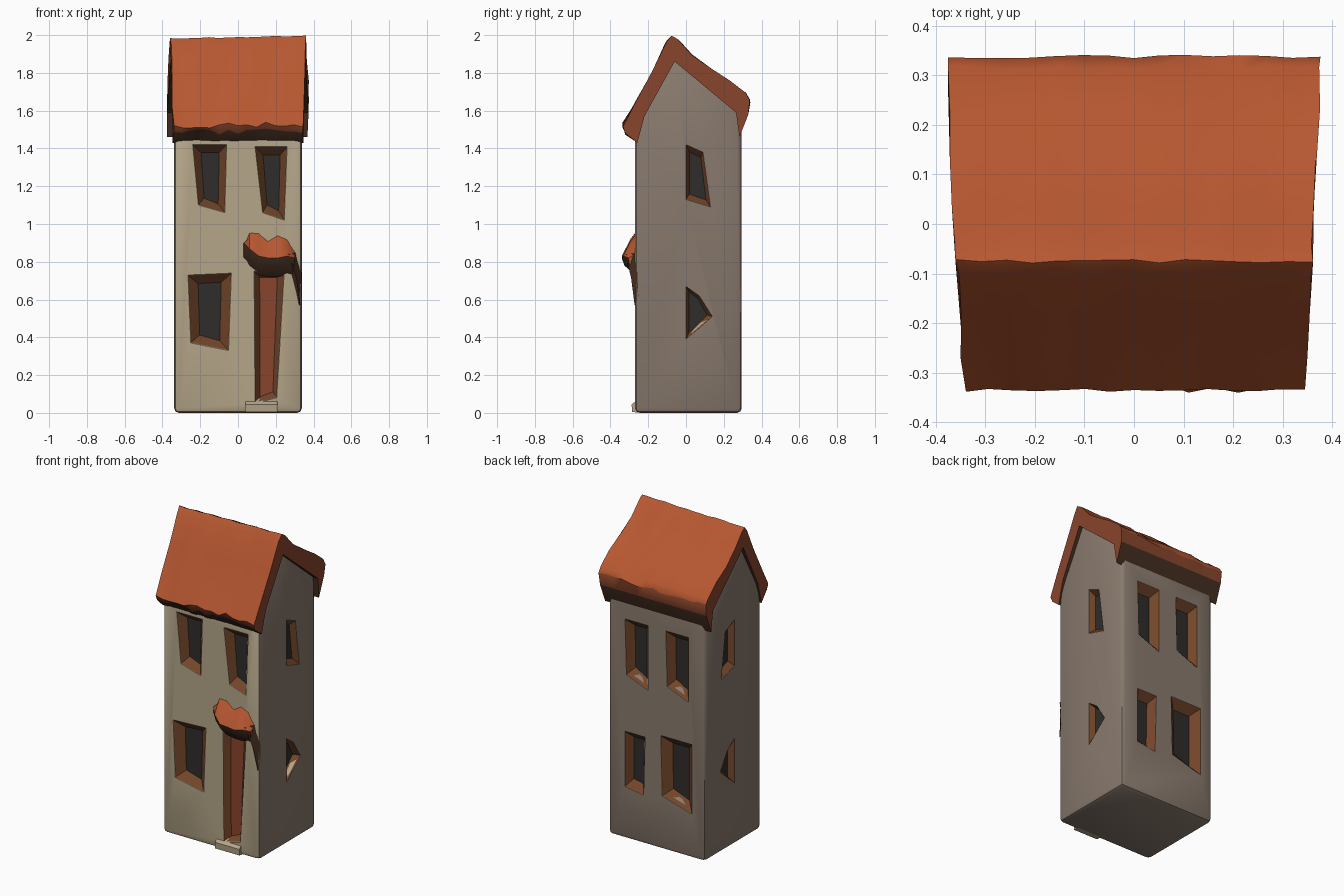
import bpy, bmesh, random
from mathutils import Vector

if "Cube" in bpy.data.objects:
    bpy.data.objects.remove(bpy.data.objects["Cube"])

rng = random.Random(4)


def mat(name, r, g, b):
    m = bpy.data.materials.new(name)
    m.diffuse_color = (r, g, b, 1)
    m.use_nodes = True
    m.node_tree.nodes["Principled BSDF"].inputs["Base Color"].default_value = m.diffuse_color
    return m


CREAM = mat("cream_plaster", 0.46, 0.38, 0.25)
TAUPE = mat("taupe_plaster", 0.25, 0.195, 0.155)
TILE = mat("orange_tile", 0.47, 0.095, 0.03)
TILE_DARK = mat("dark_tile", 0.25, 0.06, 0.025)
SHADE = mat("eave_shadow", 0.06, 0.028, 0.015)
WOOD = mat("brown_wood", 0.17, 0.06, 0.022)
GLASS = mat("dark_pane", 0.028, 0.026, 0.024)


def loft(name, rings, mats=(), seg_mat=None, cap_mat=0, cup=False):
    """Skin a row of equal rings; a cup is open at the first ring and faces it."""
    bm = bmesh.new()
    rows = [[bm.verts.new(p) for p in r] for r in rings]
    n = len(rows[0])
    for a, b in zip(rows, rows[1:]):
        for i in range(n):
            j = (i + 1) % n
            f = bm.faces.new((a[i], a[j], b[j], b[i]))
            f.material_index = seg_mat[i] if seg_mat else 0
    end = bm.faces.new(rows[-1])
    end.material_index = cap_mat
    if not cup:
        bm.faces.new(rows[0]).material_index = cap_mat
    bmesh.ops.recalc_face_normals(bm, faces=bm.faces)
    if cup:
        end.normal_update()
        if end.normal.dot(rows[0][0].co - rows[-1][0].co) < 0:
            bmesh.ops.reverse_faces(bm, faces=bm.faces)
    me = bpy.data.meshes.new(name)
    bm.to_mesh(me)
    bm.free()
    for m in mats:
        me.materials.append(m)
    ob = bpy.data.objects.new(name, me)
    bpy.context.collection.objects.link(ob)
    return ob


# Tower body with gabled top
YF, YB, XS = -0.27, 0.295, 0.338
wall = [(YF, 0), (YF, 1.5), (-0.06, 1.89), (YB, 1.6), (YB, 0)]
body = loft("tower_walls", [[(x, y, z) for y, z in wall] for x in (-XS, XS)])
bev = body.modifiers.new("bevel", 'BEVEL')
bev.width, bev.segments = 0.025, 2

# Wall planes: along, up, depth -> point
PLANES = {
    "front": lambda u, z, d: (u, YF + d, z),
    "back": lambda u, z, d: (u, YB - d, z),
    "right": lambda u, z, d: (XS - d, u, z),
    "left": lambda u, z, d: (-XS + d, u, z),
}
cutters = []


def opening(name, side, quad, depth=0.045, sx=0.55, sz=0.78, pane=GLASS):
    """Splayed recess cut in a wall, lined in wood with a pane at the back."""
    place = PLANES[side]
    cu = sum(p[0] for p in quad) / 4
    cz = sum(p[1] for p in quad) / 4

    def ring(kx, kz, d):
        return [place(cu + (u - cu) * kx, cz + (z - cz) * kz, d) for u, z in quad]

    cut = loft("cutter", [ring(1, 1, -0.03), ring(1, 1, 0), ring(sx, sz, depth + 0.004)])
    mod = body.modifiers.new("cut", 'BOOLEAN')
    mod.operation, mod.solver, mod.object = 'DIFFERENCE', 'EXACT', cut
    cut.hide_render = True
    cutters.append(cut)
    loft(name, [ring(0.985, 0.985, 0), ring(sx * 0.97, sz * 0.97, depth)],
         (WOOD, pane), cap_mat=1, cup=True)


# Front windows and door
opening("front_window_upper_left", "front",
        [(-0.24, 1.42), (-0.06, 1.42), (-0.07, 1.06), (-0.21, 1.10)])
opening("front_window_upper_right", "front",
        [(0.09, 1.41), (0.26, 1.41), (0.245, 1.02), (0.13, 1.06)])
opening("front_window_lower", "front",
        [(-0.265, 0.73), (-0.035, 0.74), (-0.05, 0.33), (-0.25, 0.37)])
opening("front_door", "front",
        [(0.085, 0.75), (0.245, 0.75), (0.205, 0.08), (0.09, 0.05)],
        0.035, 0.6, 0.93, TILE_DARK)
# Back windows
for x in (-0.145, 0.14):
    opening("back_window_upper", "back",
            [(x - 0.08, 1.39), (x + 0.08, 1.39), (x + 0.07, 1.04), (x - 0.08, 0.98)])
opening("back_window_lower_wide", "back",
        [(-0.25, 0.72), (-0.03, 0.72), (-0.04, 0.34), (-0.25, 0.28)])
opening("back_window_lower_narrow", "back",
        [(0.08, 0.68), (0.22, 0.68), (0.22, 0.33), (0.09, 0.31)])
# Side windows, mirrored
for side in ("right", "left"):
    opening(side + "_window_upper", side,
            [(0.0, 1.42), (0.09, 1.38), (0.13, 1.09), (0.0, 1.13)], 0.035, 0.7, 0.8)
    opening(side + "_window_lower", side,
            [(0.0, 0.67), (0.07, 0.62), (0.14, 0.51), (0.0, 0.39)], 0.035, 0.7, 0.8)

# Bake the cuts, colour front wall apart from the others
bpy.context.view_layer.update()
dg = bpy.context.evaluated_depsgraph_get()
baked = bpy.data.meshes.new_from_object(body.evaluated_get(dg))
body.modifiers.clear()
body.data = baked
baked.materials.clear()
baked.materials.append(TAUPE)
baked.materials.append(CREAM)
for p in baked.polygons:
    p.material_index = 1 if p.normal.y < -0.5 else 0
for c in cutters:
    bpy.data.objects.remove(c)

# Lumpy tiled roof: outer skin first, then underside
outer = [(-0.335, 1.53), (-0.27, 1.635), (-0.18, 1.80), (-0.105, 1.96), (-0.075, 1.993),
         (-0.04, 1.975), (0.03, 1.89), (0.13, 1.82), (0.23, 1.755), (0.315, 1.69), (0.337, 1.655)]
under = [(0.33, 1.58), (0.283, 1.46), (0.265, 1.59), (-0.06, 1.86), (-0.22, 1.57),
         (-0.258, 1.43), (-0.322, 1.495)]
n_out = len(outer)
rings = []
N = 15
for k in range(N):
    t = -1 + 2 * k / (N - 1)
    ring = []
    for i, (y, z) in enumerate(outer + under):
        half = 0.343 + 0.03 * min(1, max(0, (y + 0.34) / 0.5))
        dz = dy = 0
        if i < n_out:
            dz = rng.uniform(-0.012, 0.007)
            dy = rng.uniform(-0.004, 0.004)
        if i in (0, len(outer + under) - 1):
            dz = rng.uniform(-0.022, 0.01)
        if 3 <= i <= 5:
            dz = 0.007 * t - 0.004 + rng.uniform(-0.003, 0.003)
        jx = rng.uniform(-0.006, 0.003) if abs(t) == 1 else 0
        ring.append((t * (half + jx), y + dy, min(2.0, z + dz)))
    rings.append(ring)
seg = [0] * (n_out - 1) + [2] * (len(under) + 1)
seg[n_out - 1] = 1
seg[-1] = 1
loft("roof", rings, (TILE, TILE_DARK, SHADE), seg, cap_mat=1)

# Door canopy: x, top height, reach, bottom height
rings = []
for x, top, reach, low in [(0.03, 0.89, 0.02, 0.80), (0.06, 0.965, 0.05, 0.77),
                           (0.11, 0.96, 0.07, 0.73), (0.16, 0.92, 0.06, 0.72),
                           (0.21, 0.95, 0.07, 0.72), (0.26, 0.93, 0.06, 0.73),
                           (0.30, 0.87, 0.035, 0.72)]:
    mid = low + 0.08
    rings.append([(x, YF + 0.01, top), (x, YF - reach * 0.35, top - 0.04),
                  (x, YF - reach, mid + 0.02), (x, YF - reach * 0.8, mid - 0.02),
                  (x, YF + 0.01, low)])
loft("door_canopy", rings, (TILE, SHADE), [0, 0, 1, 1, 1])

# Slanted canopy bracket at the right
loft("canopy_bracket", [
    [(0.24, YF + 0.01, 0.85), (0.27, YF - 0.05, 0.84), (0.31, YF + 0.01, 0.85)],
    [(0.285, YF + 0.01, 0.70), (0.31, YF - 0.02, 0.71), (0.336, YF + 0.012, 0.74)],
    [(0.318, YF + 0.012, 0.57), (0.328, YF - 0.002, 0.57), (0.335, YF + 0.02, 0.57)]], (SHADE,))

# Door step
step = loft("door_step", [[(x, YF + 0.03, 0), (x, YF - 0.015, 0.005), (x, YF - 0.018, 0.045),
                           (x, YF + 0.02, 0.075)] for x in (0.04, 0.12, 0.21)], (CREAM,))

# Soft shading with crisp corners
for ob in bpy.context.collection.objects:
    ob.select_set(True)
    bpy.context.view_layer.objects.active = ob
bpy.ops.object.shade_smooth_by_angle(angle=0.7)
